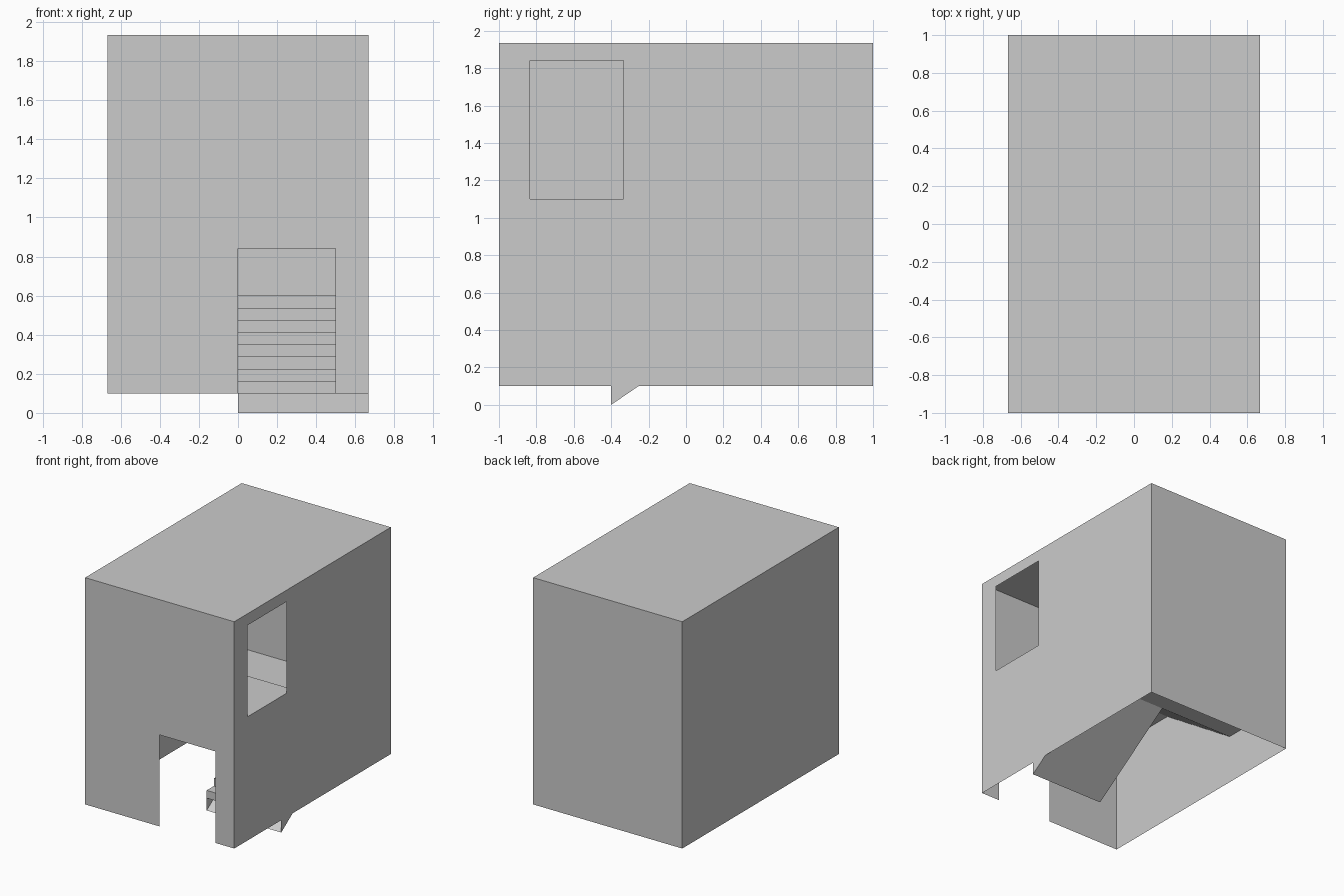
import bpy, bmesh

if "Cube" in bpy.data.objects:
    bpy.data.objects.remove(bpy.data.objects["Cube"])

W, D = 2 / 3, 1.0            # half width, half depth
Z0, Z1 = 0.1, 1.933          # floor level, roof level
SLAB = 0.1
STEPS, RISE, RUN = 8, 0.0625, 0.0917
Y_START, Y_LAND = -0.4, -0.4 + 8 * 0.0917


def finish(name, bm, recalc=True):
    bmesh.ops.remove_doubles(bm, verts=bm.verts, dist=1e-5)
    if recalc:
        bmesh.ops.recalc_face_normals(bm, faces=bm.faces)
    me = bpy.data.meshes.new(name)
    bm.to_mesh(me)
    bm.free()
    ob = bpy.data.objects.new(name, me)
    bpy.context.collection.objects.link(ob)
    return ob


def face(bm, pts):
    return bm.faces.new([bm.verts.new(p) for p in pts])


def panel(bm, us, vs, to3d, hole=None):
    """Thin rectangular sheet split at us/vs, leaving out one cell."""
    for i in range(len(us) - 1):
        for j in range(len(vs) - 1):
            if (i, j) != hole:
                face(bm, [to3d(u, v) for u, v in (
                    (us[i], vs[j]), (us[i + 1], vs[j]),
                    (us[i + 1], vs[j + 1]), (us[i], vs[j + 1]))])


# Thin shell: four walls and a roof, open underneath
bm = bmesh.new()
panel(bm, (-W, 0, 0.5, W), (Z0, 0.84, Z1), lambda u, v: (u, -D, v), (1, 0))
panel(bm, (-D, -0.833, -0.333, D), (Z0, 1.1, 1.84, Z1), lambda u, v: (W, u, v), (1, 1))
panel(bm, (-W, W), (Z0, Z1), lambda u, v: (u, D, v))
panel(bm, (-D, D), (Z0, Z1), lambda u, v: (-W, u, v))
panel(bm, (-W, W), (-D, D), lambda u, v: (u, v, Z1))
finish("house_shell", bm)


def flight(name, x0, x1, base, y0, direction):
    """Stepped top, sloped underside, closed sides, open ends."""
    prof = [(y0, base)]
    for i in range(STEPS):
        z = base + (i + 1) * RISE
        prof += [(y0 + direction * i * RUN, z), (y0 + direction * (i + 1) * RUN, z)]
    y_end = y0 + direction * STEPS * RUN
    under = [(y_end, base + STEPS * RISE - SLAB), (y0, base - SLAB)]
    bm = bmesh.new()
    for a, b in list(zip(prof, prof[1:])) + [tuple(under)]:
        face(bm, [(x0, *a), (x1, *a), (x1, *b), (x0, *b)])
    for x in (x0, x1):
        face(bm, [(x, *p) for p in prof + under])
    return finish(name, bm)


# Two stair flights forming a U around the landing
flight("lower_stairs", 0, W, Z0, Y_START, 1)
flight("upper_stairs", -W, 0, Z0 + STEPS * RISE, Y_LAND, -1)


def slab(name, x0, x1, y0, y1, top):
    bm = bmesh.new()
    bmesh.ops.create_cube(bm, size=1)
    for v in bm.verts:
        v.co = (x1 if v.co.x > 0 else x0, y1 if v.co.y > 0 else y0,
                top if v.co.z > 0 else top - SLAB)
    return finish(name, bm)


# Landing at the back and upper floor at the front
slab("landing", -W, W, Y_LAND, D, 0.6)
slab("upper_floor_left", -W, 0, -D, Y_START, 1.1)
slab("upper_floor_right", 0, W, -D, -0.25, 1.1)
